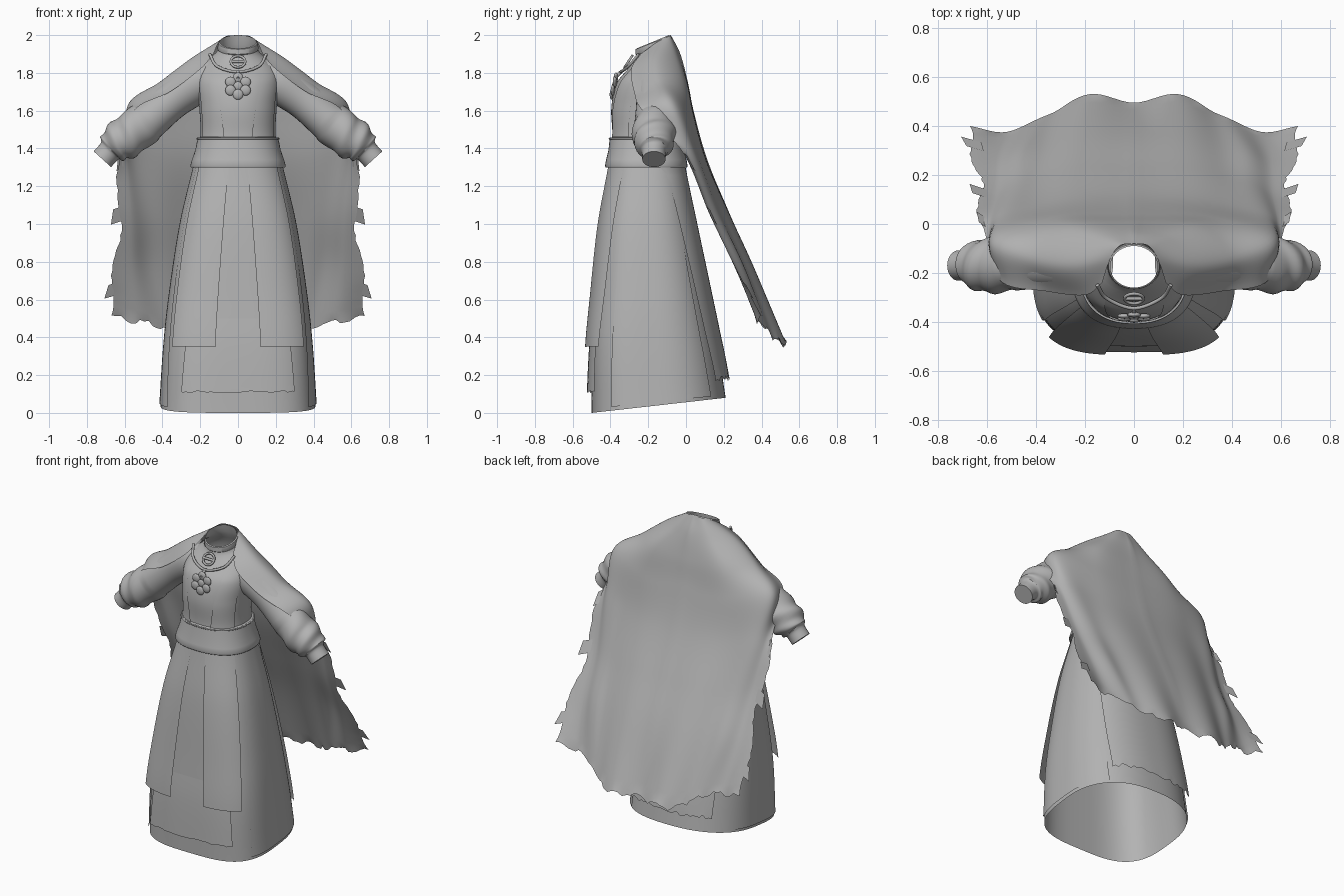
import bpy, bmesh, math, random
from mathutils import Vector

random.seed(4)
PI = math.pi
cube = bpy.data.objects.get("Cube")
if cube:
    bpy.data.objects.remove(cube)

cloth = bpy.data.materials.new("grey cloth")
cloth.use_nodes = True
cloth.diffuse_color = (0.45, 0.45, 0.45, 1)
bsdf = cloth.node_tree.nodes["Principled BSDF"]
bsdf.inputs["Base Color"].default_value = cloth.diffuse_color
bsdf.inputs["Roughness"].default_value = 0.8


def finish(name, bm):
    mesh = bpy.data.meshes.new(name)
    bmesh.ops.recalc_face_normals(bm, faces=bm.faces)
    bm.to_mesh(mesh)
    bm.free()
    mesh.materials.append(cloth)
    for p in mesh.polygons:
        p.use_smooth = True
    mesh.set_sharp_from_angle(angle=math.radians(40))
    ob = bpy.data.objects.new(name, mesh)
    bpy.context.collection.objects.link(ob)


def sheet(name, rows, wrap=False, cap=False):
    """Skin a grid of points with quads."""
    bm = bmesh.new()
    grid = [[bm.verts.new(p) for p in row] for row in rows]
    n = len(rows[0])
    for a, b in zip(grid, grid[1:]):
        for i in range(n if wrap else n - 1):
            j = (i + 1) % n
            bm.faces.new((a[i], a[j], b[j], b[i]))
    if cap:
        bm.faces.new(grid[-1])
    finish(name, bm)


def curve_at(keys, values, x):
    """Smooth interpolation through keyed vectors."""
    last = len(keys) - 1
    x = min(max(x, keys[0]), keys[-1])
    i = next(k for k in range(last) if x <= keys[k + 1])
    h = keys[i + 1] - keys[i]

    def slope(k):
        a, b = max(k - 1, 0), min(k + 1, last)
        return (values[b] - values[a]) / (keys[b] - keys[a])
    t = (x - keys[i]) / h
    s = t * t * (3 - 2 * t)
    return (values[i] * (1 - s) + values[i + 1] * s
            + slope(i) * (h * t * (1 - t) ** 2) - slope(i + 1) * (h * t * t * (1 - t)))


def tube(name, points, radius, closed=False):
    data = bpy.data.curves.new(name, "CURVE")
    data.dimensions = "3D"
    data.bevel_depth = radius
    data.bevel_resolution = 2
    data.use_fill_caps = True
    sp = data.splines.new("POLY")
    sp.points.add(len(points) - 1)
    for p, co in zip(sp.points, points):
        p.co = (*co, 1)
    sp.use_cyclic_u = closed
    sp.use_smooth = True
    data.materials.append(cloth)
    ob = bpy.data.objects.new(name, data)
    bpy.context.collection.objects.link(ob)


# Dress outline: height, half width, front y, back y, squareness of the front
OUTLINE = [(0, .41, -.5, .21, 3.3), (.35, .39, -.5, .165, 3.3), (.6, .365, -.485, .12, 3.1),
           (1, .305, -.455, .045, 2.7), (1.3, .235, -.41, -.01, 2.4), (1.46, .2, -.39, -.03, 2.3),
           (1.62, .205, -.395, -.02, 2.2), (1.75, .215, -.365, -.02, 2.2),
           (1.84, .19, -.305, -.04, 2.1), (1.91, .112, -.265, -.075, 2), (1.965, .097, -.26, -.09, 2)]
HEIGHTS = [r[0] for r in OUTLINE]
SHAPES = [Vector(r[1:]) for r in OUTLINE]


def on_body(a, z, off=0):
    """Point on the dress; angle 0 faces the front, positive toward +x."""
    rx, yf, yb, n = curve_at(HEIGHTS, SHAPES, z)
    s, c = math.sin(a), -math.cos(a)
    if c > 0:
        n = min(n, 2.4)
    nx = math.copysign(abs(s) ** (2 / n), s)
    ny = math.copysign(abs(c) ** (2 / n), c)
    tilt = 0.035 * min(max((z - 1.75) / .2, 0), 1) * ny
    hem = 0.04 * max(1 - z / .4, 0) * (1 + ny)
    return Vector((nx * (rx + off), (yf + yb) / 2 + ny * ((yb - yf) / 2 + off), z + tilt + hem))


def ring(z, off=0, n=96):
    return [on_body(2 * PI * i / n, z, off) for i in range(n)]


def panel(name, top, bottom, edges_top, edges_bottom, off_top, off_bottom, ragged=0, ease=1, steps=28):
    """Cloth panel lying over the dress between two angles."""
    rows = []
    for j in range(steps + 1):
        t = j / steps
        lo, hi = (a + (b - a) * t ** ease for a, b in zip(edges_top, edges_bottom))
        off = off_top + (off_bottom - off_top) * t
        rows.append([on_body(lo + (hi - lo) * i / steps, top + (bottom - top) * t, off)
                     for i in range(steps + 1)])
    for p in rows[-1]:
        p.z += random.uniform(-ragged, ragged)
    sheet(name, rows)


# Dress shell, open at hem and neck
sheet("skirt", [ring(1.32 * i / 28) for i in range(29)], True)
sheet("bodice", [ring(1.32 + .645 * i / 30) for i in range(31)], True)
sheet("collar", [ring(1.925, .002), ring(1.93, .006), ring(1.96, .006), ring(1.965, 0)], True)

# Wide belt with soft rims
sheet("belt", [ring(1.3, 0), ring(1.3, .015), ring(1.31, .02), ring(1.34, .019), ring(1.39, .014),
               ring(1.44, .014), ring(1.455, .012), ring(1.46, 0)], True)
for label, z in (("lower", 1.305), ("upper", 1.452)):
    tube("belt_rim_" + label, ring(z, .014), .005, True)

# Layered skirt and bodice panels
panel("under_apron", .5, .11, (-.57, .57), (-.59, .59), .006, .024, .006)
panel("back_panel", 1.3, .13, (PI - 1.28, PI + 1.28), (PI - .68, PI + .68), .008, .036, .014, .4)
for side, label in ((1, "left"), (-1, "right")):
    panel("front_tail_" + label, 1.3, .35, (.157 * side, side), (.122 * side, .8 * side), .005, .036)
    panel("hip_panel_" + label, 1.3, .02, (1.16 * side, 2.2 * side), (1 * side, 2.4 * side), .004, .007)
    panel("bodice_panel_" + label, 1.85, 1.46, (.6 * side, 1.2 * side), (.3 * side, 1.1 * side), .004, .009)

# Sleeves: x, height, radius along the arm, gathered near the wrist
SLEEVE = [(.12, 1.785, .1), (.22, 1.745, .112), (.35, 1.655, .102), (.48, 1.545, .108),
          (.55, 1.49, .114), (.59, 1.46, .111), (.625, 1.435, .107), (.65, 1.415, .094),
          (.667, 1.398, .084), (.68, 1.385, .064), (.718, 1.343, .062)]
KEYS = list(range(len(SLEEVE)))
ARM = [Vector(s) for s in SLEEVE]
for side, label in ((1, "left"), (-1, "right")):
    rows = []
    for j in range(61):
        k = j / 6
        x, z, r = curve_at(KEYS, ARM, k)
        ahead = curve_at(KEYS, ARM, k + .2) - curve_at(KEYS, ARM, k - .2)
        d = Vector((ahead.x, ahead.y)).normalized()
        y = -.155 - .015 * min(k / 5, 1)
        row = []
        for i in range(32):
            a = 2 * PI * i / 32
            w = r + .006 * math.sin(2 * a + 2.5 * k) * (3 < k < 8.6)
            up = math.cos(a) * w
            row.append((side * (x - d.y * up), y + math.sin(a) * w, z + d.x * up))
        rows.append(row)
    sheet("sleeve_" + label, rows, True, True)

# Cape: half rows from centre back to front edge, neck down to hem
CAPE = [((0, -.08, 2), (.06, -.09, 1.995), (.1, -.15, 1.965), (.13, -.24, 1.9)),
        ((0, -.03, 1.9), (.15, -.06, 1.895), (.25, -.17, 1.875), (.2, -.29, 1.82)),
        ((0, .01, 1.75), (.27, -.01, 1.75), (.41, -.14, 1.755), (.36, -.275, 1.7)),
        ((0, .045, 1.58), (.32, .03, 1.58), (.57, -.06, 1.63), (.55, -.23, 1.6)),
        ((0, .12, 1.33), (.33, .09, 1.34), (.54, .04, 1.38), (.61, -.02, 1.38)),
        ((0, .24, 1.05), (.32, .21, 1.05), (.5, .16, 1.05), (.61, .12, 1.05)),
        ((0, .37, .76), (.3, .34, .76), (.48, .29, .77), (.62, .25, .78)),
        ((0, .51, .37), (.25, .51, .37), (.43, .4, .46), (.66, .39, .51))]
ROWS = list(range(len(CAPE)))
LINES = [[Vector(row[c]) for row in CAPE] for c in range(4)]
COLS, STEPS = 30, 70


def on_cape(u, v):
    p = curve_at([0, 1, 2, 3], [curve_at(ROWS, line, v) for line in LINES], abs(u) * 3)
    p.x *= 1 if u >= 0 else -1
    p.y -= .014 * max(v - 3, 0) / 4 * math.cos(u * 15)
    return p


rows = []
for j in range(STEPS + 1):
    v = 7 * j / STEPS
    row = [on_cape(i / COLS, v) for i in range(-COLS, COLS + 1)]
    if v > 3.8:
        # Side edges flare out in broad torn waves, widest near the hem
        flare = (.008 + .005 * (v - 3.8)) * (1 - math.cos((v - 3.8) * 4.2)) + random.uniform(0, .012)
        for i in range(4):
            row[i].x -= flare * (1 - i / 4)
            row[-1 - i].x += flare * (1 - i / 4)
    rows.append(row)
for i, p in enumerate(rows[-1]):
    p.z += .012 * math.sin(i * 1.1) + random.uniform(-.01, .01)
sheet("cape", rows)

# Loose torn scraps along the cape edges
for side, label in ((1, "left"), (-1, "right")):
    for v, reach in ((4.0, .03), (4.85, .06), (6.3, .07)):
        a, b = on_cape(side * .97, v), on_cape(side * .97, v + .25)
        out = Vector((side * reach, .02, -.02))
        sheet("cape_scrap_" + label, [(a, b), (a + out, b + out * 1.2)])

# Necklace, clasp ring and flower pendant
NECK = [Vector(p) for p in ((-.15, -.25, 1.9), (-.11, -.305, 1.835), (0, -.345, 1.805),
                            (.11, -.305, 1.835), (.15, -.25, 1.9))]
tube("necklace", [curve_at([0, 1, 2, 3, 4], NECK, i / 6) for i in range(25)], .008)
clasp = Vector((0, -.305, 1.86))
tube("clasp_ring", [clasp + Vector((math.cos(a) * .038, math.sin(a) * .02, math.sin(a) * .03))
                    for a in (i * PI / 12 for i in range(24))], .007, True)
tube("clasp_bar", [clasp - Vector((.035, 0, 0)), clasp + Vector((.035, 0, 0))], .008)
tube("pendant_link", [(0, -.345, 1.805), (0, -.38, 1.77)], .009)


def bead(name, x, z, size):
    bm = bmesh.new()
    bmesh.ops.create_uvsphere(bm, u_segments=16, v_segments=10, radius=size)
    for vert in bm.verts:
        vert.co.y *= .4
        vert.co += Vector((x, -.382 - (1.73 - z) * .25, z))
    finish(name, bm)


bead("pendant_centre", 0, 1.73, .024)
for i in range(6):
    a = PI / 2 + i * PI / 3
    bead("pendant_petal", math.cos(a) * .046, 1.73 + math.sin(a) * .044, .028)
